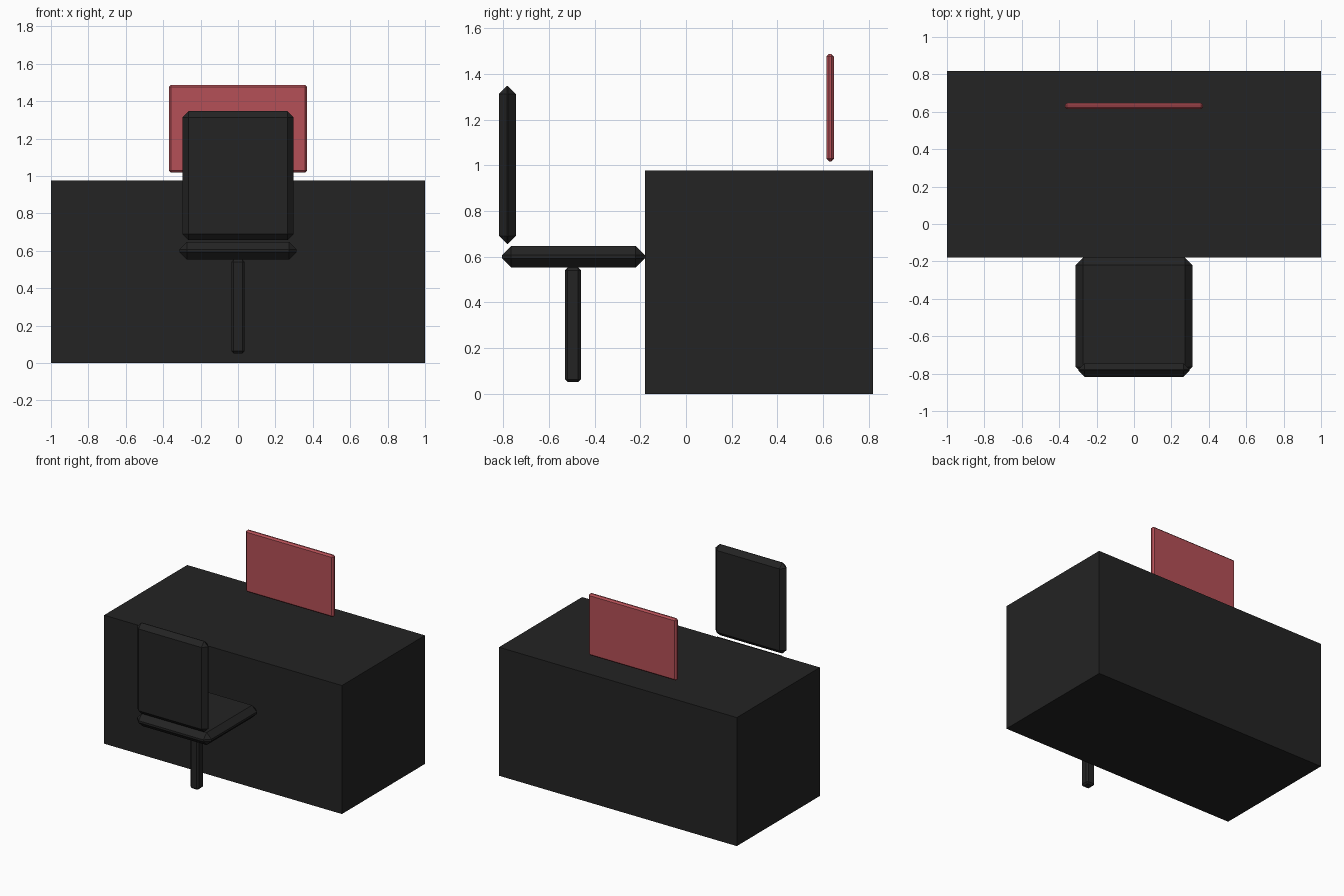
import bpy

if "Cube" in bpy.data.objects:
    bpy.data.objects.remove(bpy.data.objects["Cube"])


def material(name, rgb):
    m = bpy.data.materials.new(name)
    m.diffuse_color = (*rgb, 1)
    m.use_nodes = True
    m.node_tree.nodes["Principled BSDF"].inputs["Base Color"].default_value = m.diffuse_color
    return m


black = material("soft black", (0.017, 0.017, 0.017))
red = material("muted red", (0.46, 0.08, 0.095))


def box(name, lo, hi, mat, chamfer=0):
    """Box between two corners, with an optional one-step chamfer."""
    centre = [(a + b) / 2 for a, b in zip(lo, hi)]
    bpy.ops.mesh.primitive_cube_add(size=1, location=centre)
    ob = bpy.context.object
    ob.name = name
    ob.scale = [b - a for a, b in zip(lo, hi)]
    bpy.ops.object.transform_apply(location=False, rotation=False, scale=True)
    if chamfer:
        mod = ob.modifiers.new("chamfer", 'BEVEL')
        mod.width = chamfer
        mod.segments = 1
    ob.data.materials.append(mat)
    return ob


# Desk block and the screen floating above it
box("desk", (-1, -0.18, 0), (1, 0.818, 0.977), black)
box("screen", (-0.37, 0.614, 1.018), (0.37, 0.648, 1.488), red, 0.012)

# Chair: seat, backrest and post
box("seat", (-0.312, -0.805, 0.553), (0.312, -0.18, 0.648), black, 0.04)
box("backrest", (-0.298, -0.818, 0.657), (0.298, -0.745, 1.347), black, 0.034)
box("post", (-0.035, -0.53, 0.052), (0.035, -0.46, 0.553), black, 0.012)
